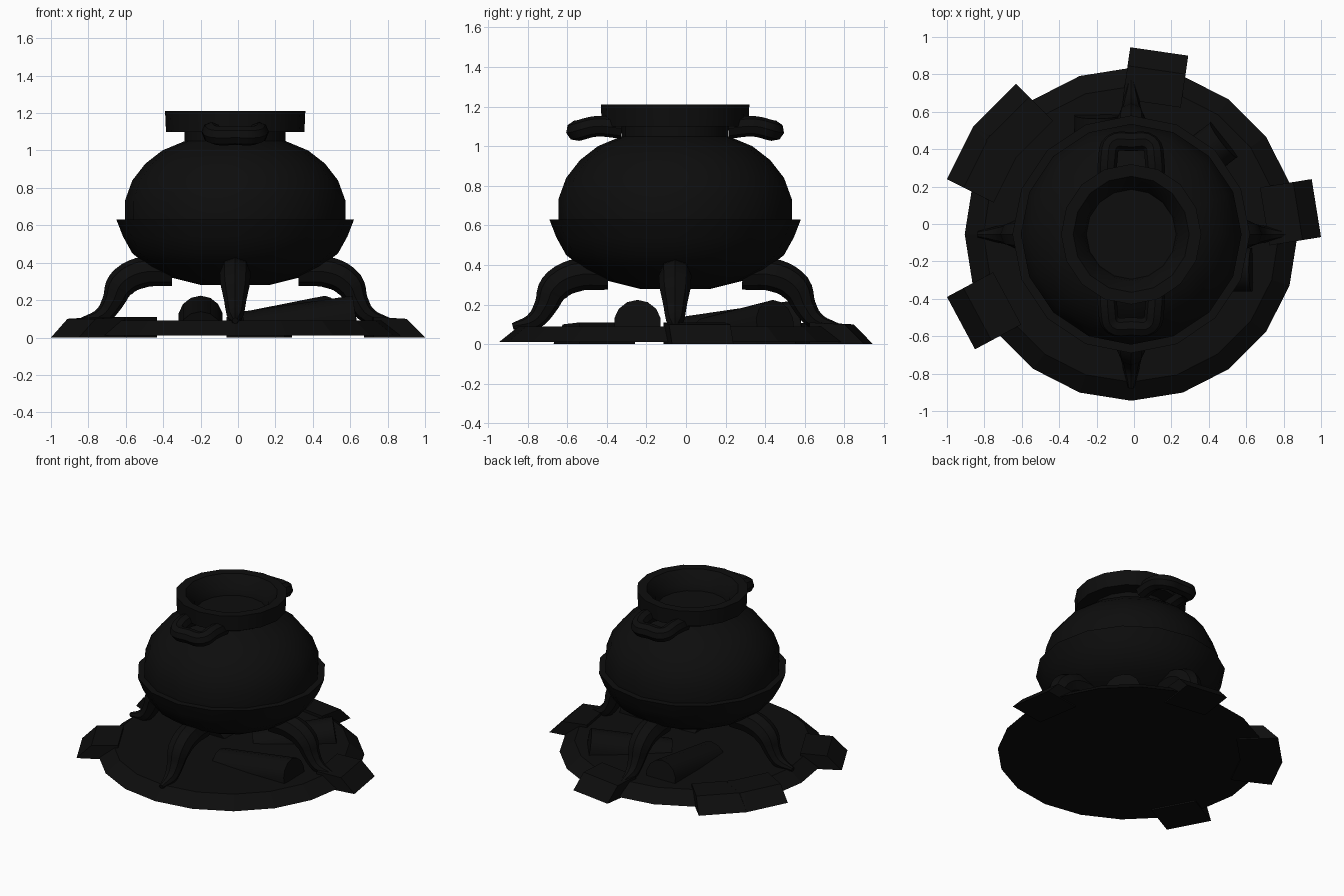
import bpy, bmesh
from math import pi, cos, sin, radians
from mathutils import Vector, Matrix

if "Cube" in bpy.data.objects:
    bpy.data.objects.remove(bpy.data.objects["Cube"], do_unlink=True)

CENTRE = Vector((-0.015, -0.055, 0))
iron = bpy.data.materials.new("black iron")
iron.use_nodes = True
iron.diffuse_color = (0.004, 0.004, 0.004, 1)
shader = next(n for n in iron.node_tree.nodes if n.type == 'BSDF_PRINCIPLED')
shader.inputs["Base Color"].default_value = iron.diffuse_color


def finish(obj, smooth=True):
    obj.data.materials.clear()
    obj.data.materials.append(iron)
    bpy.ops.object.select_all(action='DESELECT')
    obj.select_set(True)
    bpy.context.view_layer.objects.active = obj
    if smooth:
        bpy.ops.object.shade_smooth_by_angle(angle=radians(40))
    return obj


def mesh_object(name, bm, smooth=True):
    bmesh.ops.recalc_face_normals(bm, faces=bm.faces)
    mesh = bpy.data.meshes.new(name)
    bm.to_mesh(mesh)
    bm.free()
    obj = bpy.data.objects.new(name, mesh)
    bpy.context.collection.objects.link(obj)
    return finish(obj, smooth)


def lathe(name, profile, sides, smooth=True):
    """Revolve (radius, height) points and cap both ends."""
    bm = bmesh.new()
    rings = []
    for r, z in profile:
        angles = [2 * pi * i / sides for i in range(sides)]
        rings.append([bm.verts.new(CENTRE + Vector((r * cos(a), r * sin(a), z))) for a in angles])
    for a, b in zip(rings, rings[1:]):
        for i in range(sides):
            j = (i + 1) % sides
            bm.faces.new((a[i], a[j], b[j], b[i]))
    bm.faces.new(rings[0][::-1])
    bm.faces.new(rings[-1])
    return mesh_object(name, bm, smooth)


def tube(name, points, angle, thickness):
    """Round tube through (x, y, z, scale) points, turned about the pot axis."""
    curve = bpy.data.curves.new(name, 'CURVE')
    curve.dimensions = '3D'
    curve.bevel_depth = thickness
    curve.bevel_resolution = 2
    curve.resolution_u = 4
    curve.use_fill_caps = True
    spline = curve.splines.new('BEZIER')
    spline.bezier_points.add(len(points) - 1)
    for p, (x, y, z, scale) in zip(spline.bezier_points, points):
        p.co = CENTRE + Matrix.Rotation(angle, 3, 'Z') @ Vector((x, y, z))
        p.radius = scale
        p.handle_left_type = p.handle_right_type = 'AUTO'
    obj = bpy.data.objects.new(name, curve)
    bpy.context.collection.objects.link(obj)
    bpy.ops.object.select_all(action='DESELECT')
    obj.select_set(True)
    bpy.context.view_layer.objects.active = obj
    bpy.ops.object.convert(target='MESH')
    return finish(bpy.context.object)


# Hearth slab with bevelled edge
lathe("hearth_slab", [(0.89, 0.01), (0.79, 0.09)], 20, False)

# Pot: bowl, ledge, shoulder, neck, collar and shallow mouth
lathe("pot_body", [
    (0.18, 0.28), (0.34, 0.32), (0.46, 0.38), (0.55, 0.45), (0.60, 0.54),
    (0.635, 0.63), (0.59, 0.63), (0.59, 0.73), (0.55, 0.84), (0.48, 0.93),
    (0.39, 1.0), (0.27, 1.05), (0.27, 1.1), (0.37, 1.1), (0.375, 1.21),
    (0.31, 1.21), (0.25, 1.13), (0.24, 1.08)], 16)

# Four curved legs
leg_path = [(0.34, 0, 0.35, 0.9), (0.51, 0, 0.345, 1.0), (0.61, 0, 0.285, 0.95),
            (0.655, 0, 0.19, 0.7), (0.71, 0, 0.12, 0.55), (0.82, 0, 0.09, 0.2)]
for i, side in enumerate(("left", "back", "right", "front")):
    tube(side + "_leg", leg_path, i * pi / 2, 0.083)

# Two looped handles at front and back
handle_path = [(0.27, -0.125, 1.09, 1), (0.40, -0.125, 1.1, 1), (0.485, -0.1, 1.08, 1),
               (0.495, 0, 1.08, 1), (0.485, 0.1, 1.08, 1), (0.40, 0.125, 1.1, 1),
               (0.27, 0.125, 1.09, 1)]
for side, angle in (("back", pi / 2), ("front", -pi / 2)):
    tube(side + "_handle", handle_path, angle, 0.052)

# Three logs rising outward, partly sunk into the slab
logs = {"left_log": ((0.63, -0.245), (0.04, -0.245)),
        "back_log": ((-0.2, 0.58), (-0.2, 0.0)),
        "diagonal_log": ((0.48, 0.45), (0.05, 0.12))}
for name, (outer, inner) in logs.items():
    start, end = Vector((*inner, 0.02)), Vector((*outer, 0.105))
    axis = end - start
    bm = bmesh.new()
    bmesh.ops.create_cone(bm, cap_ends=True, segments=14, radius1=0.12, radius2=0.12,
                          depth=axis.length)
    # Flatten the hidden underside so it stays inside the slab
    bm.transform(Matrix.Translation((start + end) / 2) @ axis.to_track_quat('Z', 'Y').to_matrix().to_4x4())
    for v in bm.verts:
        v.co.z = max(v.co.z, 0.03)
    mesh_object(name, bm)

# Sloped edging stones: two outer corners, each running in towards the pot
stones = [((-0.02, 0.945), (0.29, 0.90)), ((-0.86, 0.52), (-0.63, 0.75)),
          ((-1.0, 0.24), (-0.86, 0.52)), ((-0.85, -0.67), (-1.0, -0.39)),
          ((1.0, -0.07), (0.95, 0.24))]
for i, (p, q) in enumerate(stones):
    p, q = Vector((*p, 0)), Vector((*q, 0))
    along = (q - p).normalized()
    inward = Vector((along.y, -along.x, 0))
    if inward.dot(p + q) > 0:
        inward = -inward
    bm = bmesh.new()
    section = [(0, 0), (0.1, 0.1), (0.28, 0.11), (0.28, 0)]
    ends = [[bm.verts.new(c + inward * d + Vector((0, 0, z))) for d, z in section] for c in (p, q)]
    for k in range(4):
        n = (k + 1) % 4
        bm.faces.new((ends[0][k], ends[0][n], ends[1][n], ends[1][k]))
    bm.faces.new(ends[0])
    bm.faces.new(ends[1][::-1])
    mesh_object("edging_stone_%d" % (i + 1), bm, False)
